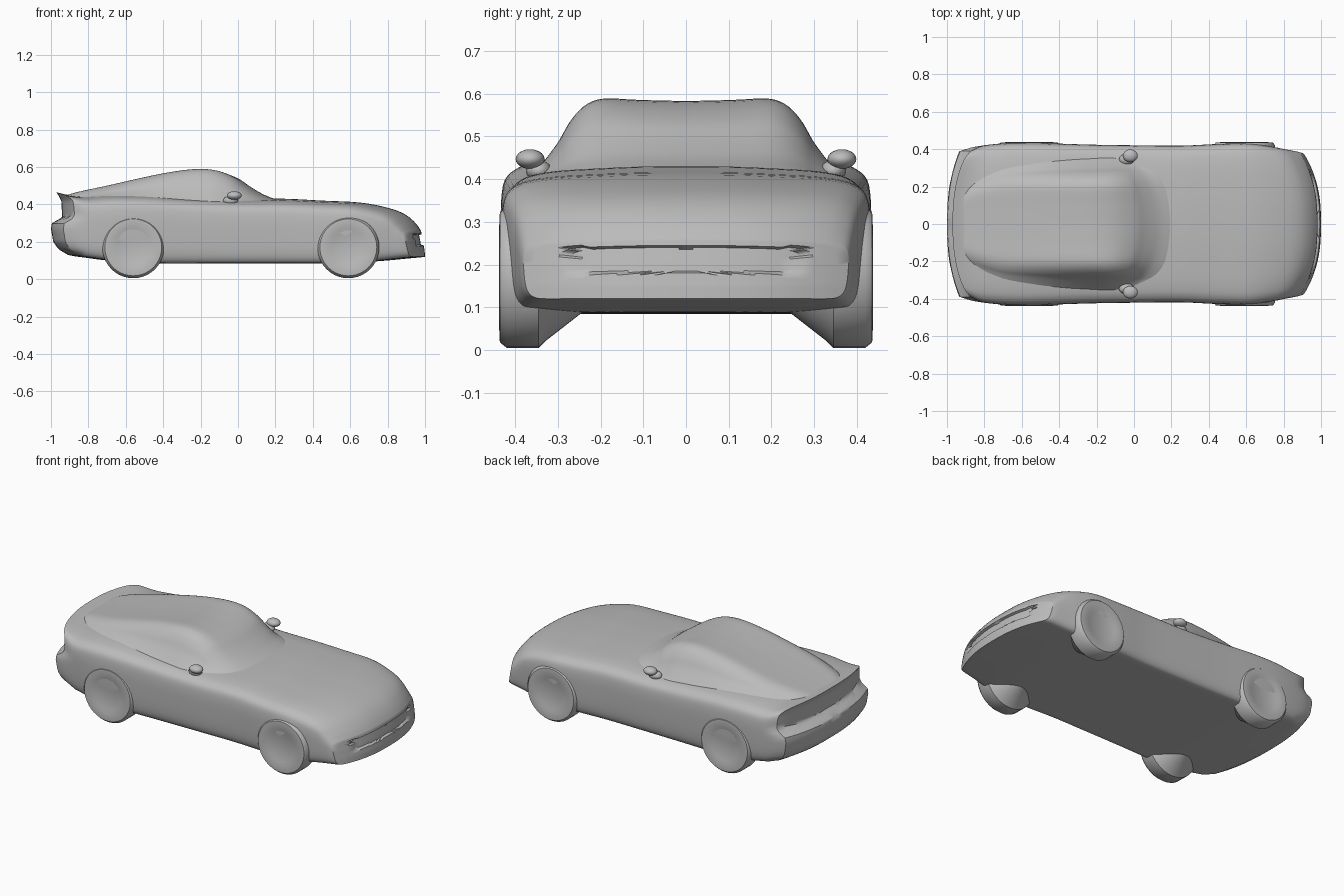
import bpy
import bmesh
import math
from mathutils import Vector

cube = bpy.data.objects.get("Cube")
if cube:
    bpy.data.objects.remove(cube, do_unlink=True)

paint = bpy.data.materials.new("plain_grey")
paint.use_nodes = True
grey = (0.5, 0.5, 0.5, 1)
paint.diffuse_color = grey
paint.node_tree.nodes["Principled BSDF"].inputs["Base Color"].default_value = grey


def clamp(value):
    return max(0.0, min(1.0, value))


def spline(points, steps):
    """Smooth curve through a short list of points of any dimension."""
    padded = [points[0]] + list(points) + [points[-1]]
    result = []
    for a, b, c, d in zip(padded, padded[1:], padded[2:], padded[3:]):
        for k in range(steps):
            t = k / steps
            result.append([q + 0.5 * t * (r - p + t * (2 * p - 5 * q + 4 * r - s
                           + t * (3 * (q - r) + s - p)))
                           for p, q, r, s in zip(a, b, c, d)])
    result.append(list(points[-1]))
    return result


def lookup(table, value):
    """Linear lookup in a rising table of pairs."""
    if value <= table[0][0]:
        return table[0][1]
    for (a, p), (b, q) in zip(table, table[1:]):
        if value <= b:
            return p + (q - p) * (value - a) / (b - a)
    return table[-1][1]


def skin(name, rings, closed, caps=False, angle=40):
    """Join rows of points with quads into one smooth object."""
    bm = bmesh.new()
    rows = [[bm.verts.new(p) for p in ring] for ring in rings]
    count = len(rows[0])
    for low, high in zip(rows, rows[1:]):
        for i in range(count if closed else count - 1):
            j = (i + 1) % count
            bm.faces.new((low[i], low[j], high[j], high[i]))
    if caps:
        bm.faces.new(rows[0])
        bm.faces.new(rows[-1])
    bmesh.ops.remove_doubles(bm, verts=bm.verts, dist=0.0002)
    bmesh.ops.recalc_face_normals(bm, faces=bm.faces)
    mesh = bpy.data.meshes.new(name)
    bm.to_mesh(mesh)
    bm.free()
    obj = bpy.data.objects.new(name, mesh)
    bpy.context.collection.objects.link(obj)
    mesh.materials.append(paint)
    finish(obj, angle)
    return obj


def finish(obj, angle):
    bpy.ops.object.select_all(action='DESELECT')
    obj.select_set(True)
    bpy.context.view_layer.objects.active = obj
    bpy.ops.object.shade_smooth_by_angle(angle=math.radians(angle))


# Body stations: x, half width, top height, floor height
stations = [
    (-.97, .39, .465, .13), (-.92, .41, .452, .125), (-.84, .423, .446, .118),
    (-.7, .432, .455, .1), (-.5, .432, .455, .087), (-.25, .424, .44, .085),
    (0, .42, .43, .085), (.25, .418, .43, .085), (.45, .427, .42, .085),
    (.65, .43, .41, .09), (.8, .415, .382, .1), (.9, .4, .345, .11),
    (.96, .39, .3, .116), (.99, .38, .26, .12)]

# Half section: fraction of width, fraction of height
half = [(0, 1), (.25, .998), (.5, .985), (.7, .97), (.84, .945), (.92, .91),
        (.98, .84), (1, .7), (1, .5), (.99, .25), (.97, .1), (.93, .02),
        (.87, 0), (.75, 0), (.5, 0), (.25, 0), (0, 0)]
side = spline(half, 3)
section = side + [[-y, z] for y, z in side[-2:0:-1]]

# Recessed tail panel over a bumper, and a raked nose with a grille slot
tail_shift = [(.13, .06), (.16, .01), (.2, -.018), (.27, -.03), (.3, -.025),
              (.33, .03), (.42, .025), (.465, 0)]
nose_shift = [(.12, .01), (.15, .008), (.2, 0), (.26, -.012)]


def body_point(x, y, z):
    end = abs(x)
    bend = clamp((end - .5) / .45) * (abs(y) / .42) ** 2.5
    shape = clamp((end - .86) / .11)
    if x < 0:
        return (x + .08 * bend + shape * lookup(tail_shift, z), y, z)
    return (x - .12 * bend + shape * lookup(nose_shift, z), y, z)


def body_ring(station, scale=1.0):
    x, w, top, floor = station
    mid = (top + floor) / 2
    ring = []
    for fy, fz in section:
        y = fy * w * scale
        z = mid + (floor + fz * (top - floor) - mid) * scale
        px, py, pz = body_point(x, y, z)
        if x > .95 and scale < .9 and abs(y) < .27 and .18 < z < .24:
            px -= .015
        ring.append((px, py, pz))
    return ring


shrink = [k / 14 for k in range(1, 14)]
rings = [body_ring(stations[0], s) for s in shrink]
rings += [body_ring(s) for s in spline(stations, 4)]
rings += [body_ring(stations[-1], s) for s in reversed(shrink)]
skin("car_body", rings, True, caps=True)

# Cabin stations: x, half width, roof height
cabin = [(-.93, .2, .445), (-.85, .27, .468), (-.7, .33, .5), (-.52, .35, .541),
         (-.36, .36, .573), (-.22, .365, .589), (-.1, .37, .58), (0, .37, .543),
         (.07, .37, .495), (.14, .37, .453), (.21, .37, .425)]
arch = [(0, .965), (.3, .98), (.5, 1), (.6, .96), (.68, .85), (.75, .67),
        (.81, .45), (.9, .2), (1, -.05)]
right = spline(arch, 3)
arch_line = [[-y, z] for y, z in right[:0:-1]] + right
deck = [(s[0], s[2]) for s in stations]

rows = []
for x, w, roof in spline(cabin, 4):
    base = lookup(deck, x) - .028
    wrap = .17 * clamp((x + .2) / .35)
    rows.append([(x - wrap * abs(fy) ** 2.2, fy * w, base + fz * (roof - base))
                 for fy, fz in arch_line])
skin("cabin", rows, False)

# Wheels, turned from a profile of side offset and radius
tyre = [(.24, .0), (.24, .08), (.33, .15), (.345, .165), (.42, .165), (.436, .152),
        (.438, .11), (.43, .09), (.43, 0)]
turns = 40
for place, axle in (("front", .59), ("rear", -.56)):
    for hand, sign in (("left", 1), ("right", -1)):
        wheel = []
        for offset, radius in tyre:
            angles = [math.tau * k / turns for k in range(turns)]
            wheel.append([(axle + radius * math.cos(a), sign * offset,
                           .17 + radius * math.sin(a)) for a in angles])
        skin(f"{place}_{hand}_wheel", wheel, True)

# Door mirrors on short stalks
for hand, sign in (("left", 1), ("right", -1)):
    for part, spot, size in (("mirror", (-.02, .365, .447), (.04, .034, .023)),
                             ("mirror_stalk", (-.04, .345, .42), (.04, .03, .025))):
        centre = Vector((spot[0], sign * spot[1], spot[2]))
        bpy.ops.mesh.primitive_uv_sphere_add(segments=16, ring_count=10, radius=1,
                                             location=centre)
        obj = bpy.context.object
        obj.name = f"{hand}_{part}"
        obj.scale = size
        obj.data.materials.append(paint)
        finish(obj, 60)
